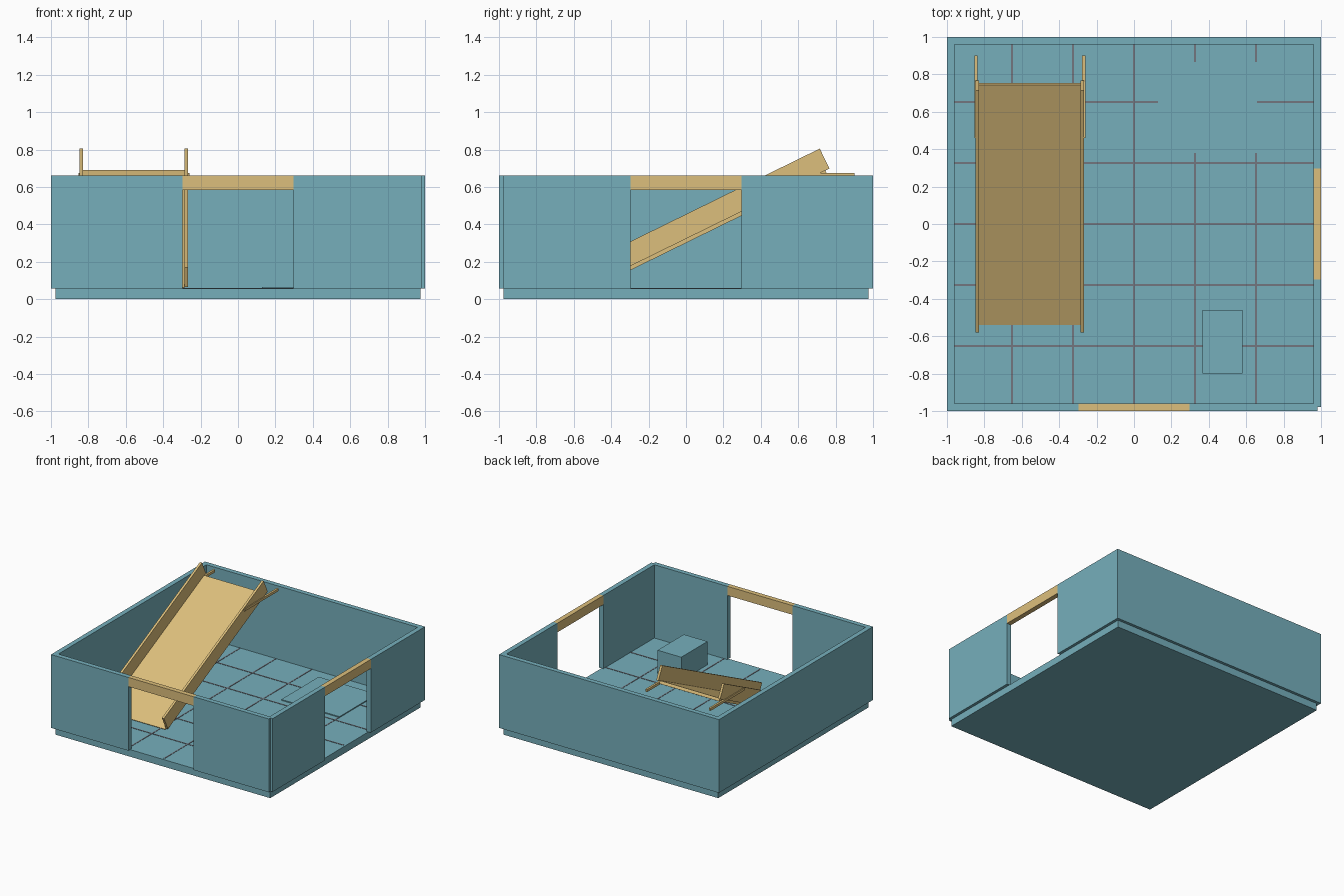
import bpy
import bmesh
from mathutils import Vector

cube = bpy.data.objects.get("Cube")
if cube:
    bpy.data.objects.remove(cube, do_unlink=True)


def material(name, rgb):
    mat = bpy.data.materials.new(name)
    mat.use_nodes = True
    mat.diffuse_color = (*rgb, 1)
    mat.node_tree.nodes["Principled BSDF"].inputs["Base Color"].default_value = (*rgb, 1)
    return mat


TEAL = material("teal", (0.18, 0.43, 0.50))
TAN = material("tan wood", (0.72, 0.52, 0.20))
GREY = material("grey joint", (0.17, 0.18, 0.21))


def finish(name, bm, mat):
    bmesh.ops.recalc_face_normals(bm, faces=bm.faces)
    mesh = bpy.data.meshes.new(name)
    bm.to_mesh(mesh)
    bm.free()
    mesh.materials.append(mat)
    obj = bpy.data.objects.new(name, mesh)
    bpy.context.collection.objects.link(obj)
    return obj


def box(name, xs, ys, zs, mat):
    """Axis-aligned box from its x, y and z ranges."""
    bm = bmesh.new()
    bmesh.ops.create_cube(bm, size=1)
    for v in bm.verts:
        v.co = [r[0] if c < 0 else r[1] for c, r in zip(v.co, (xs, ys, zs))]
    return finish(name, bm, mat)


def side_slab(name, xs, profile, mat):
    """Profile of (y, z) points extruded across an x range."""
    bm = bmesh.new()
    face = bm.faces.new([bm.verts.new((xs[0], y, z)) for y, z in profile])
    new = bmesh.ops.extrude_face_region(bm, geom=[face])["geom"]
    verts = [g for g in new if isinstance(g, bmesh.types.BMVert)]
    bmesh.ops.translate(bm, verts=verts, vec=(xs[1] - xs[0], 0, 0))
    return finish(name, bm, mat)


FLOOR, TOP, INNER = 0.058, 0.66, 0.96
WALL = (FLOOR, TOP)
DOOR, HEAD = 0.297, 0.585

# Floor slab
box("floor_slab", (-0.977, 0.977), (-0.977, 0.977), (0, FLOOR), TEAL)

# Solid walls
box("back_wall", (-1, 1), (INNER, 1), WALL, TEAL)
box("right_wall", (-1, -INNER), (-INNER, INNER), WALL, TEAL)

# Walls with doorways and wooden lintels
box("front_wall_right", (-1, -DOOR), (-1, -INNER), WALL, TEAL)
box("front_wall_left", (DOOR, 0.98), (-1, -INNER), WALL, TEAL)
box("front_lintel", (-DOOR, DOOR), (-1, -INNER), (HEAD, TOP), TAN)
box("left_wall_front", (INNER, 1), (-0.978, -DOOR), WALL, TEAL)
box("left_wall_back", (INNER, 1), (DOOR, INNER), WALL, TEAL)
box("left_lintel", (INNER, 1), (-DOOR, DOOR), (HEAD, TOP), TAN)

# Floor joints
for i in range(-2, 3):
    line = (i * 0.326 - 0.005, i * 0.326 + 0.005)
    run = (-INNER, INNER)
    joint = (FLOOR - 0.01, FLOOR + 0.002)
    box("floor_joint_long", line, run, joint, GREY)
    box("floor_joint_cross", run, line, (joint[0], joint[1] + 0.0005), GREY)

# Raised floor plate and block
box("floor_plate", (0.128, 0.657), (0.38, 0.865), (FLOOR - 0.01, 0.066), TEAL)
box("floor_block", (0.365, 0.58), (-0.80, -0.46), (FLOOR - 0.01, 0.25), TEAL)

# Ramp directions: along the slope, and square to it
low, high = Vector((-0.58, 0.17)), Vector((0.715, 0.805))
along = (high - low).normalized()
down = Vector((along.y, -along.x))


def strip(start, end, upper, lower):
    """Sloping profile: distances along the ramp, depths below its top edge."""
    return [low + along * a + down * d
            for a, d in ((start, upper), (end, upper), (end, lower), (start, lower))]


length = (high - low).length
side_slab("ramp_deck", (-0.828, -0.285), strip(-0.012, length - 0.025, 0.114, 0.138), TAN)

# Ramp rails and the brackets resting over the wall height
MID = -0.557
for side, label in ((-1, "right"), (1, "left")):
    rail = sorted((MID + side * 0.271, MID + side * 0.290))
    side_slab("ramp_rail_" + label, rail, strip(0, length, 0, 0.118), TAN)
    bracket = sorted((MID + side * 0.280, MID + side * 0.297))
    box("ramp_bracket_" + label, bracket, (0.46, 0.9), (0.655, 0.675), TAN)
